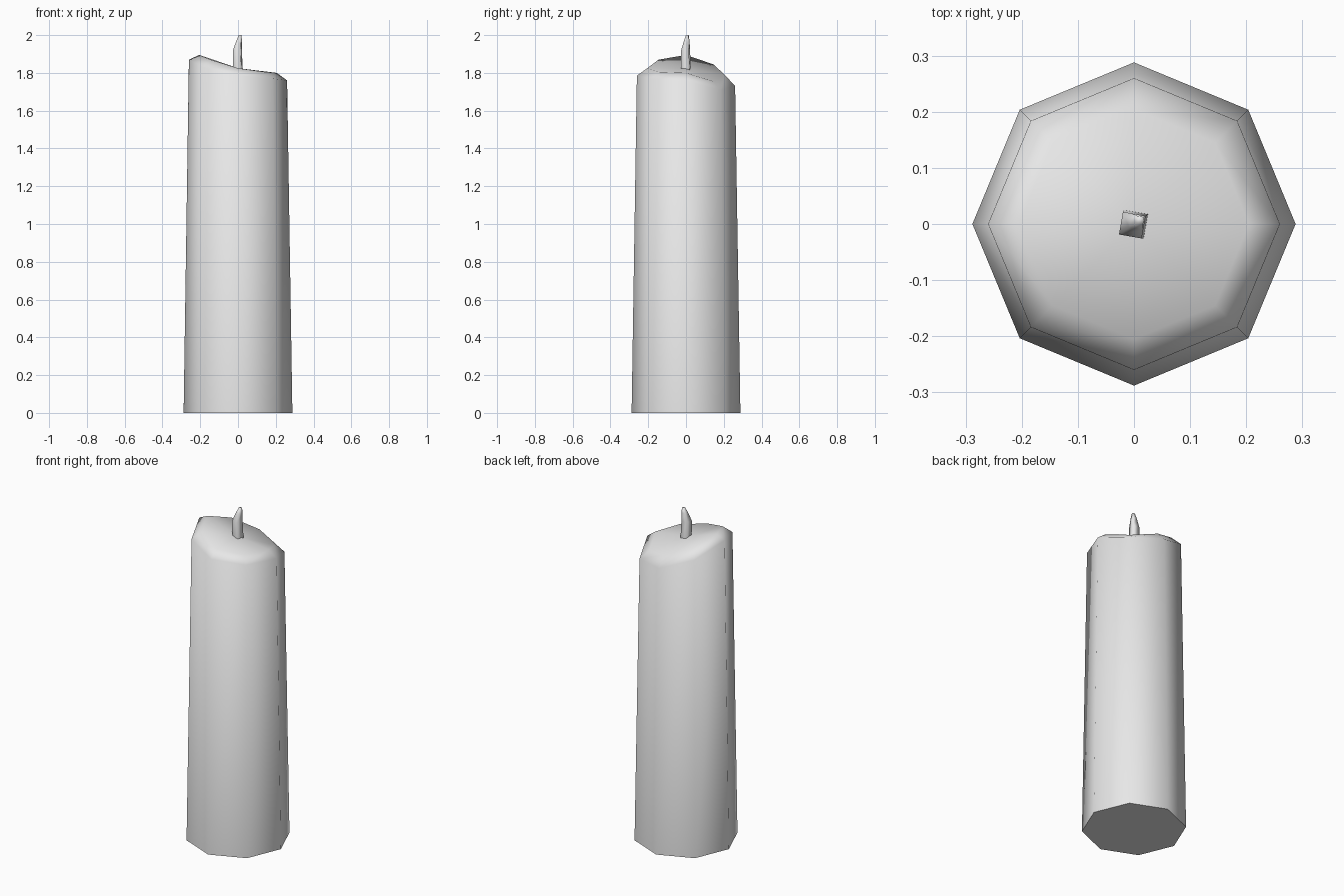
import bpy, bmesh
from math import cos, sin, radians
from mathutils import Vector

cube = bpy.data.objects.get("Cube")
if cube:
    bpy.data.objects.remove(cube, do_unlink=True)

wax = bpy.data.materials.new("plain_grey")
wax.use_nodes = True
GREY = (0.8, 0.8, 0.8, 1)
wax.diffuse_color = GREY
wax.node_tree.nodes["Principled BSDF"].inputs["Base Color"].default_value = GREY


def ring(bm, sides, radius, heights, centre=(0, 0), turn=0):
    """Ring of vertices with a height for each corner."""
    return [bm.verts.new((centre[0] + radius * cos(radians(turn + 360 * i / sides)),
                          centre[1] + radius * sin(radians(turn + 360 * i / sides)),
                          heights[i])) for i in range(sides)]


def bridge(bm, low, high):
    n = len(low)
    for i in range(n):
        j = (i + 1) % n
        bm.faces.new((low[i], low[j], high[j], high[i]))


def finish(bm, name):
    bmesh.ops.recalc_face_normals(bm, faces=bm.faces)
    for face in bm.faces:
        face.smooth = True
    # keep the flat underside crisp
    for edge in bm.edges:
        if any(f.normal.z < -0.9 for f in edge.link_faces):
            edge.smooth = False
    mesh = bpy.data.meshes.new(name)
    bm.to_mesh(mesh)
    bm.free()
    mesh.materials.append(wax)
    obj = bpy.data.objects.new(name, mesh)
    bpy.context.collection.objects.link(obj)
    return obj


# Tapered octagonal body with an unevenly melted, sloping top
bm = bmesh.new()
rim_heights = [1.76, 1.71, 1.73, 1.80, 1.87, 1.83, 1.785, 1.77]
melt_heights = [1.80, 1.755, 1.79, 1.845, 1.895, 1.87, 1.825, 1.805]
base = ring(bm, 8, 0.288, [0] * 8)
rim = ring(bm, 8, 0.26, rim_heights)
melt = ring(bm, 8, 0.205, melt_heights)
bm.faces.new(base[::-1])
bridge(bm, base, rim)
bridge(bm, rim, melt)
middle = bm.verts.new((0, 0, 1.825))
for i in range(8):
    bm.faces.new((melt[i], melt[(i + 1) % 8], middle))
finish(bm, "candle_body")

# Bent four-sided wick: x, y, z, radius at each level
bm = bmesh.new()
levels = [(0, 0, 1.80, 0.031), (-0.003, -0.002, 1.92, 0.029),
          (0.006, 0.004, 1.97, 0.018), (0.011, 0.007, 2.0, 0.009)]
rings = [ring(bm, 4, r, [z] * 4, (x, y), 35) for x, y, z, r in levels]
bm.faces.new(rings[0][::-1])
for low, high in zip(rings, rings[1:]):
    bridge(bm, low, high)
bm.faces.new(rings[-1])
finish(bm, "wick")
